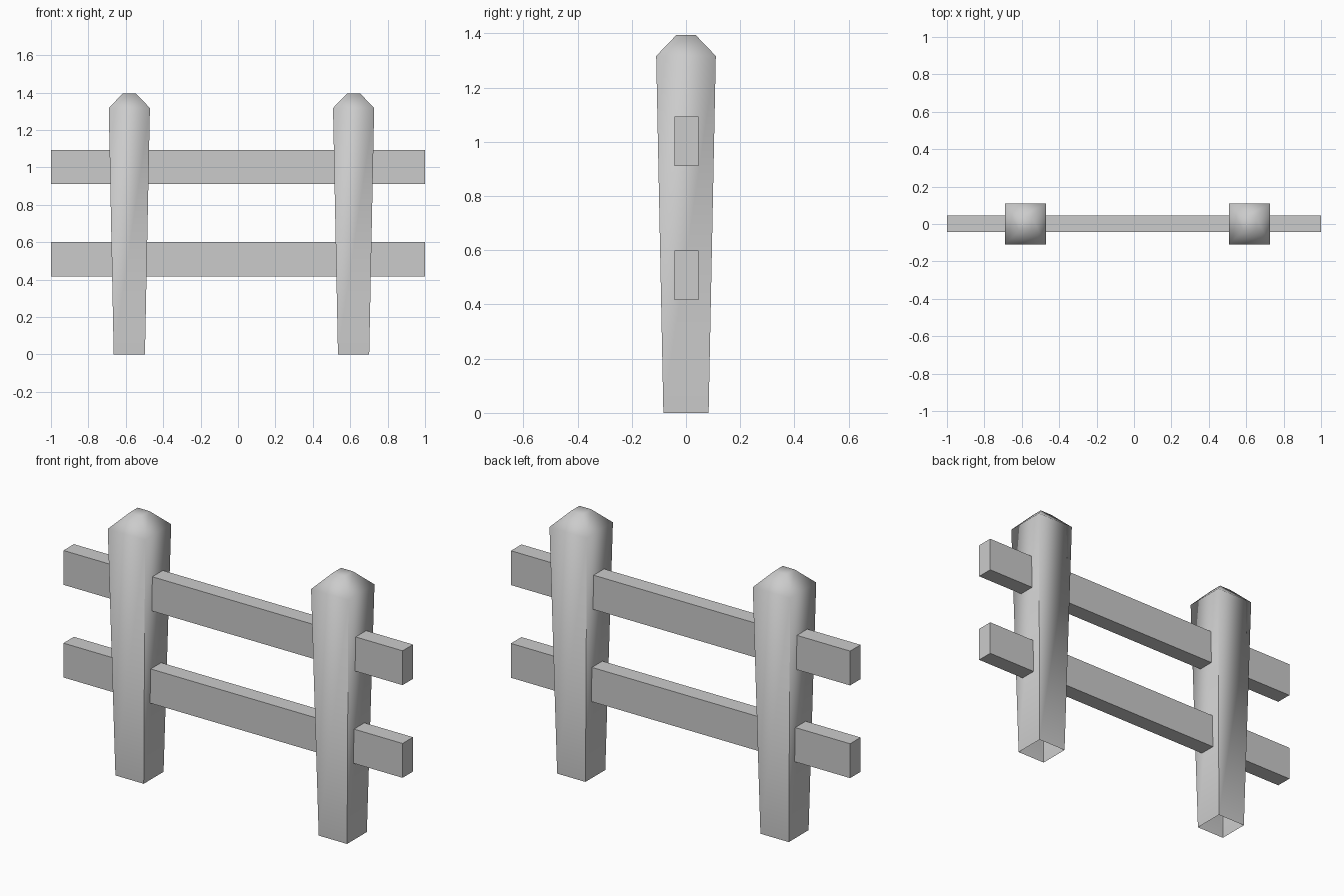
import bpy, bmesh

if "Cube" in bpy.data.objects:
    bpy.data.objects.remove(bpy.data.objects["Cube"])

CORNERS = [(-1, -1), (1, -1), (1, 1), (-1, 1)]


def finish(name, bm):
    mesh = bpy.data.meshes.new(name)
    bm.to_mesh(mesh)
    bm.free()
    ob = bpy.data.objects.new(name, mesh)
    bpy.context.collection.objects.link(ob)
    return ob


# Flared square post: open underneath, bevelled top. Foot corners are left
# unwelded so the smooth shading is crisp low down and soft at the top.
def post(name, cx):
    bm = bmesh.new()

    def ring(half, z):
        return [bm.verts.new((cx + x * half, y * half, z)) for x, y in CORNERS]

    shoulder = ring(0.11, 1.317)
    crown = ring(0.035, 1.395)
    for i in range(4):
        j = (i + 1) % 4
        foot = ring_pair = [
            bm.verts.new((cx + CORNERS[k][0] * 0.0835, CORNERS[k][1] * 0.0835, 0))
            for k in (i, j)]
        bm.faces.new((foot[0], foot[1], shoulder[j], shoulder[i]))
        bm.faces.new((shoulder[i], shoulder[j], crown[j], crown[i]))
    bm.faces.new(crown)
    for f in bm.faces:
        f.smooth = True
    return finish(name, bm)


# Horizontal plank through both posts
def rail(name, z):
    bm = bmesh.new()
    bmesh.ops.create_cube(bm, size=1)
    bmesh.ops.scale(bm, vec=(2.0, 0.088, 0.183), verts=bm.verts)
    bmesh.ops.translate(bm, vec=(0, 0.002, z), verts=bm.verts)
    return finish(name, bm)


post("left_post", -0.581)
post("right_post", 0.618)
rail("lower_rail", 0.508)
rail("upper_rail", 1.002)
